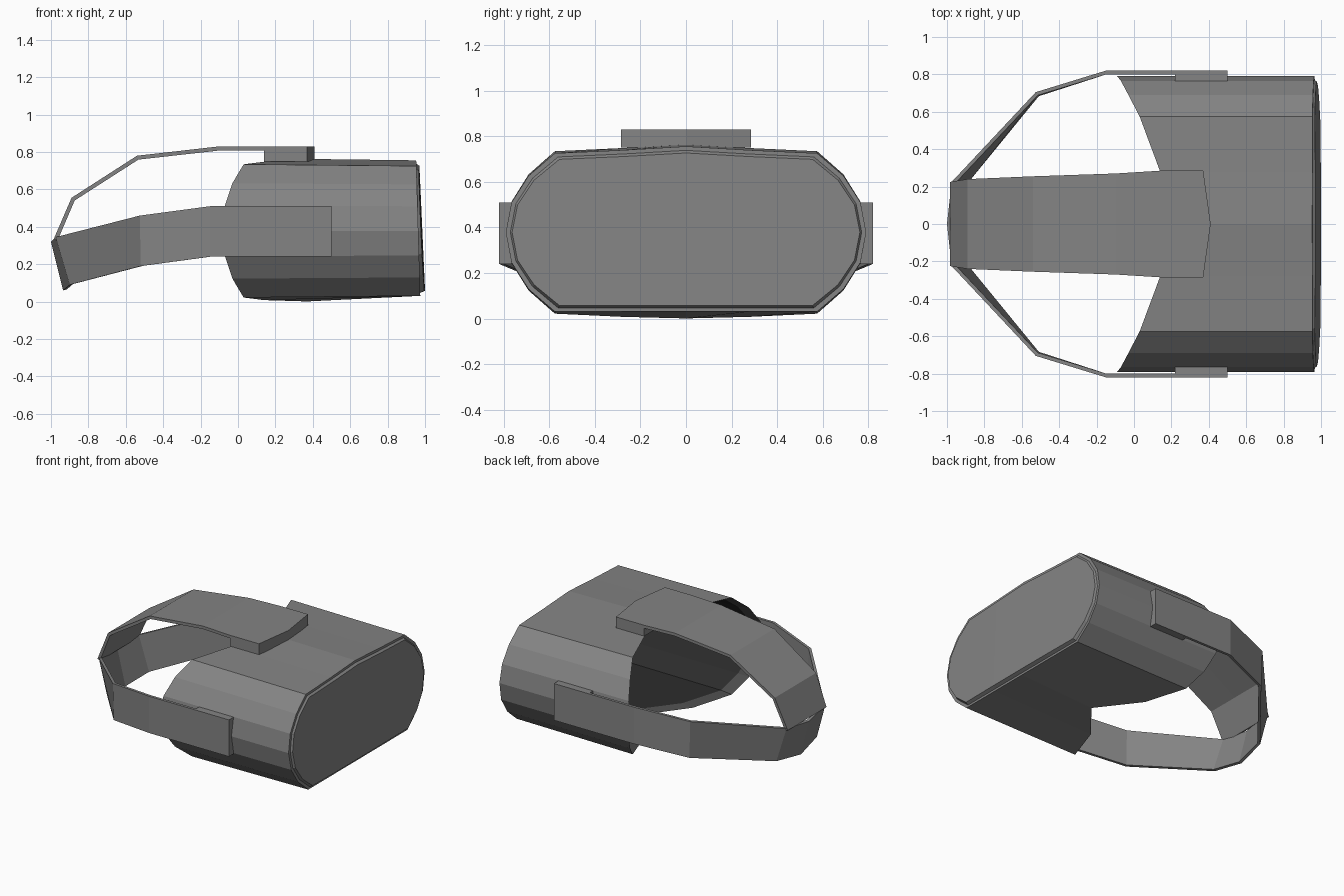
import bpy

if "Cube" in bpy.data.objects:
    bpy.data.objects.remove(bpy.data.objects["Cube"])


def material(name, v):
    m = bpy.data.materials.new(name)
    m.diffuse_color = (v, v, v, 1)
    m.use_nodes = True
    m.node_tree.nodes["Principled BSDF"].inputs["Base Color"].default_value = m.diffuse_color
    return m


GREY = material("dark_grey", 0.23)
FOAM = material("foam", 0.07)
BLACK = material("black_lining", 0.025)


def loft(name, rows, closed=False, thick=0.0, caps=(), mirror=False, mat=GREY):
    """Bridge successive rows of points; optionally thicken inward and mirror across y."""
    n = len(rows[0])
    verts = [p for r in rows for p in r]
    faces = []
    for j in range(len(rows) - 1):
        for i in range(n if closed else n - 1):
            k = (i + 1) % n
            faces.append((j * n + i, j * n + k, (j + 1) * n + k, (j + 1) * n + i))
    faces += caps
    me = bpy.data.meshes.new(name)
    me.from_pydata(verts, [], faces)
    me.materials.append(mat)
    me.update()
    ob = bpy.data.objects.new(name, me)
    bpy.context.collection.objects.link(ob)
    if thick:
        m = ob.modifiers.new("thickness", 'SOLIDIFY')
        m.thickness, m.offset = thick, -1
    if mirror:
        m = ob.modifiers.new("mirror", 'MIRROR')
        m.use_axis = (False, True, False)
    return ob


# Visor cross-section: quarter profile (y, height above mid, rear-edge x)
MID = 0.378
quarter = [(0.79, 0, -0.09), (0.765, 0.135, -0.07), (0.69, 0.255, -0.03),
           (0.575, 0.356, 0.03), (0.28, 0.37, 0.14), (0, 0.387, 0.2)]
top = quarter + [(-y, h, x) for y, h, x in quarter[-2::-1]]
bottom = [(-y, -h + (0.01 if y == 0 else 0), 0.37 if y == 0 else x)
          for y, h, x in top[1:-1]]
profile = top + bottom
N = len(profile)


def ring(scale_y, scale_z, x_of):
    """Front-end section: same outline but with a flat underside."""
    pts = []
    for y, h, _ in profile:
        y, z = y * scale_y, MID + max(h, -0.356) * scale_z
        pts.append((x_of(y, z), y, z))
    return pts


def body_x(y, z):
    return 0.953 + 0.03 * (0.75 - z)


def plate_x(y, z):
    return 1.0 - 0.045 * (z - 0.06) - 0.008 * (y / 0.77) ** 2


# Hollow visor shell, open towards the face with a nose notch below
rear = [(x, y, MID + h) for y, h, x in profile]
loft("visor_shell",
     [rear, ring(1, 0.975, body_x), ring(0.975, 0.93, body_x)], closed=True)

# Face cushion edge and black inner lining
edge = [(x + 0.08, y * 0.98, MID + h * 0.96) for y, h, x in profile]
half = N // 2


def disc(o):
    """Faces spanning a ring between its upper and lower edge; o is its first vertex."""
    return ([(o, o + 1, o + N - 1)]
            + [(o + k, o + k + 1, o + N - k - 1, o + N - k) for k in range(1, half - 1)]
            + [(o + half - 1, o + half, o + half + 1)])


loft("face_cushion", [edge, [(x + 0.002, y, z) for x, y, z in rear]],
     closed=True, mat=FOAM)
inner = ring(0.98, 0.945, lambda y, z: body_x(y, z) - 0.01)
loft("inner_lining", [inner, edge], closed=True,
     caps=[f[::-1] for f in disc(0)], mat=BLACK)

# Tilted front plate
loft("front_plate", [ring(0.975, 0.93, body_x), ring(0.965, 0.9, plate_x)],
     closed=True, caps=disc(N))

# Side strap wrapping the back of the head: (top xyz, bottom xyz)
side = [((0.5, 0.82, 0.51), (0.5, 0.82, 0.24)),
        ((-0.15, 0.82, 0.51), (-0.15, 0.82, 0.24)),
        ((-0.525, 0.705, 0.46), (-0.52, 0.70, 0.19)),
        ((-0.975, 0.225, 0.345), (-0.90, 0.235, 0.09)),
        ((-1.0, 0, 0.32), (-0.935, 0, 0.06))]
side += [tuple((x, -y, z) for x, y, z in r) for r in side[-2::-1]]
loft("head_strap", side, thick=0.02)

# Strap over the head: (x, z, half width), with a pointed front end
over = [(0.37, 0.83, 0.285), (0.14, 0.83, 0.285), (-0.1, 0.83, 0.27),
        (-0.54, 0.78, 0.255), (-0.89, 0.555, 0.24), (-0.985, 0.335, 0.225)]
rows = [[(x + (0.04 if i == 0 else 0), 0, z) if s == 0 else (x, s * w, z)
         for s in (-1, 0, 1)] for i, (x, z, w) in enumerate(over)]
loft("top_strap", rows, thick=0.022)

# Mounting pads filling the gap between strap ends and shell
loft("top_strap_pad", [[(x, y, z - 0.015) for x, y, z in r] for r in rows[:2]], thick=0.065)
loft("side_strap_pad", [((0.5, 0.805, 0.51), (0.5, 0.805, 0.24)),
                        ((0.22, 0.805, 0.51), (0.22, 0.805, 0.24))],
     thick=0.04, mirror=True)
